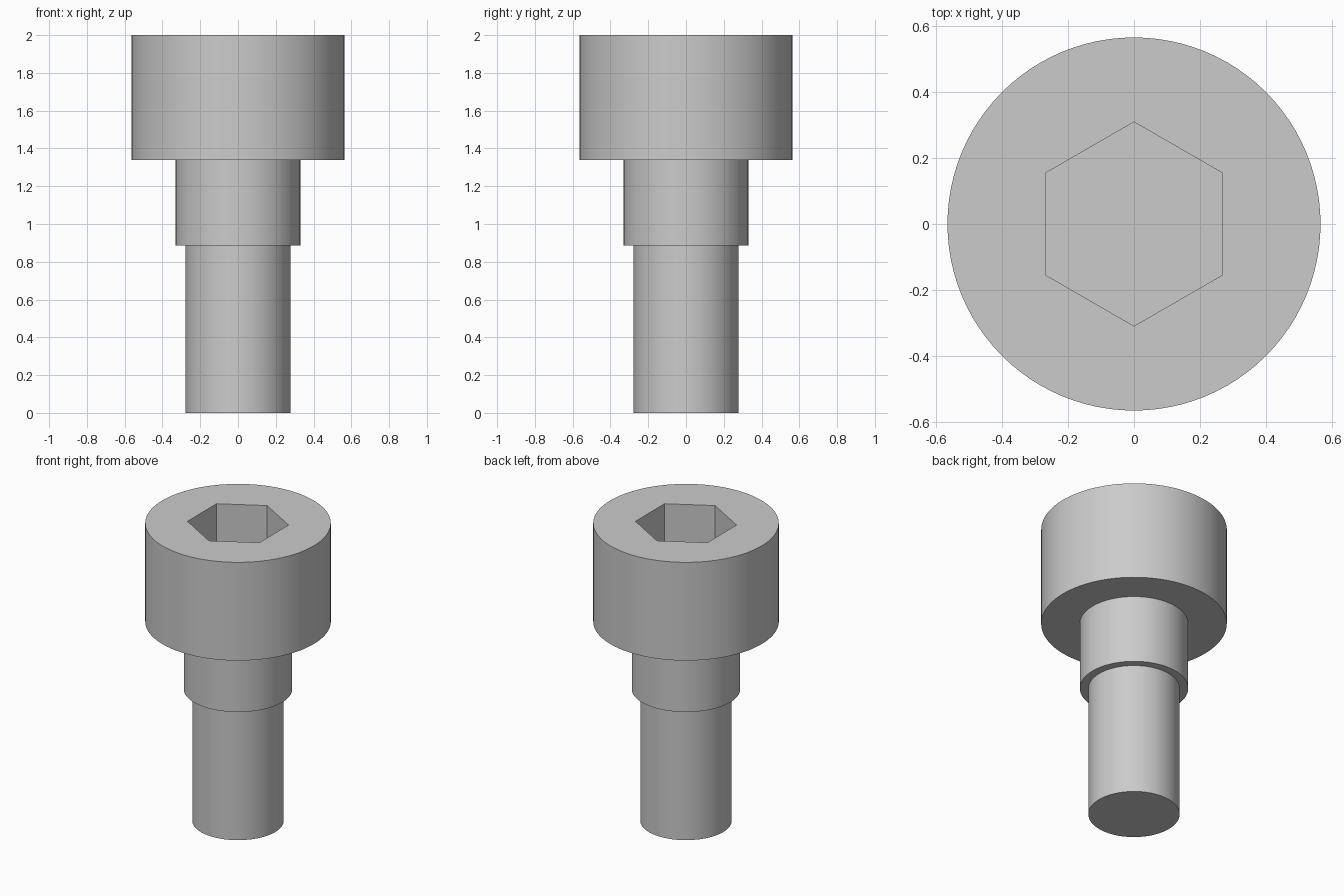
import bpy
import bmesh
import math

SEGMENTS = 96
SOCKET_DEPTH = 0.35

default = bpy.data.objects.get("Cube")
if default:
    bpy.data.objects.remove(default, do_unlink=True)

# Plain steel grey
steel = bpy.data.materials.new("steel_grey")
steel.use_nodes = True
colour = (0.6, 0.6, 0.6, 1)
steel.diffuse_color = colour
steel.node_tree.nodes["Principled BSDF"].inputs["Base Color"].default_value = colour


def lathe(name, profile, segments, turn=0.0):
    """Closed solid from stacked (radius, height) rings, capped at both ends."""
    bm = bmesh.new()
    rings = []
    for radius, z in profile:
        angles = [turn + math.tau * i / segments for i in range(segments)]
        rings.append([bm.verts.new((radius * math.cos(a), radius * math.sin(a), z))
                      for a in angles])
    for low, high in zip(rings, rings[1:]):
        for i in range(segments):
            j = (i + 1) % segments
            bm.faces.new((low[i], low[j], high[j], high[i]))
    bm.faces.new(rings[0][::-1])
    bm.faces.new(rings[-1])
    mesh = bpy.data.meshes.new(name)
    bm.to_mesh(mesh)
    bm.free()
    mesh.materials.append(steel)
    obj = bpy.data.objects.new(name, mesh)
    bpy.context.collection.objects.link(obj)
    return obj


# Stepped body: shank, shoulder and cylindrical head
screw = lathe("shoulder_screw", [
    (0.278, 0), (0.278, 0.885),
    (0.33, 0.885), (0.33, 1.34),
    (0.565, 1.34), (0.565, 2),
], SEGMENTS)

# Hexagonal socket with corners towards front and back
cutter = lathe("socket_cutter", [(0.309, 2 - SOCKET_DEPTH), (0.309, 2.1)],
               6, math.pi / 2)
cutter.hide_render = True
cut = screw.modifiers.new("hex_socket", "BOOLEAN")
cut.operation = "DIFFERENCE"
cut.solver = "EXACT"
cut.object = cutter

bpy.ops.object.select_all(action="DESELECT")
screw.select_set(True)
bpy.context.view_layer.objects.active = screw
bpy.ops.object.modifier_apply(modifier=cut.name)
bpy.data.objects.remove(cutter, do_unlink=True)

# Smooth round walls with crisp steps and socket edges
bpy.ops.object.shade_smooth_by_angle(angle=math.radians(30))
